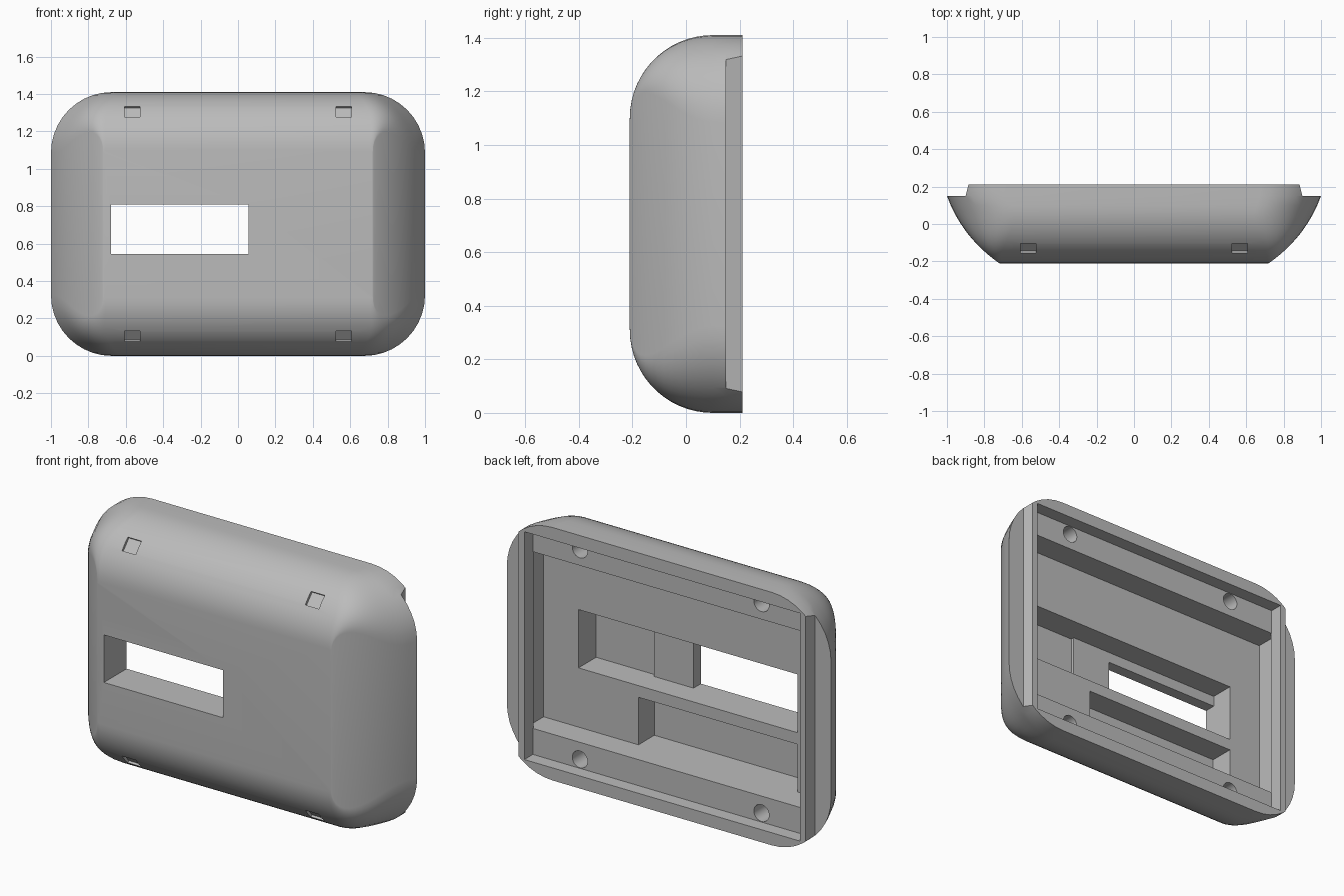
import bpy
import bmesh
import math

if "Cube" in bpy.data.objects:
    bpy.data.objects.remove(bpy.data.objects["Cube"], do_unlink=True)

HEIGHT = 1.41
MID = HEIGHT / 2
FRONT, BACK, STEP = -0.21, 0.21, 0.15
ROUND = 0.31          # radius of the rounded top and bottom

plastic = bpy.data.materials.new("grey plastic")
plastic.use_nodes = True
plastic.diffuse_color = (0.5, 0.5, 0.5, 1)
plastic.node_tree.nodes["Principled BSDF"].inputs["Base Color"].default_value = (0.5, 0.5, 0.5, 1)


def arc(cx, cy, r, start, end, steps=10):
    angles = [math.radians(start + (end - start) * i / steps) for i in range(steps + 1)]
    return [(cx + r * math.cos(a), cy + r * math.sin(a)) for a in angles]


def loft(name, rings):
    """Skin a list of equal-length rings and cap both ends."""
    bm = bmesh.new()
    rows = [[bm.verts.new(p) for p in ring] for ring in rings]
    n = len(rows[0])
    for low, high in zip(rows, rows[1:]):
        for i in range(n):
            j = (i + 1) % n
            bm.faces.new((low[i], low[j], high[j], high[i]))
    bm.faces.new(rows[0])
    bm.faces.new(rows[-1])
    bmesh.ops.recalc_face_normals(bm, faces=bm.faces)
    mesh = bpy.data.meshes.new(name)
    bm.to_mesh(mesh)
    bm.free()
    mesh.materials.append(plastic)
    obj = bpy.data.objects.new(name, mesh)
    bpy.context.collection.objects.link(obj)
    return obj


def box(x0, x1, y0, y1, z0, z1):
    ring = [(x0, y0), (x1, y0), (x1, y1), (x0, y1)]
    return loft("box_tool", [[(x, y, z) for x, y in ring] for z in (z0, z1)])


def cut(target, tool):
    """Subtract a tool from the target and remove it."""
    mod = target.modifiers.new("cut", "BOOLEAN")
    mod.operation = "DIFFERENCE"
    mod.solver = "EXACT"
    mod.object = tool
    bpy.context.view_layer.objects.active = target
    bpy.ops.object.modifier_apply(modifier=mod.name)
    bpy.data.objects.remove(tool, do_unlink=True)


def half_width(y):
    """Bowed ends: a parabola from the front face out to the step."""
    t = (math.sqrt(0.0784 + 0.32 * (min(y, STEP) - FRONT)) - 0.28) / 0.16
    return 0.72 + 0.4 * t - 0.12 * t * t


def section(y):
    """Rounded rectangle whose corners soften towards the back."""
    inset = min(0, y - 0.1)
    h = MID - ROUND + math.sqrt(max(0, ROUND ** 2 - inset ** 2))
    w = half_width(y)
    u = min(1, (y - FRONT) / ROUND)
    r = 0.015 + 0.31 * math.sin(u * math.pi / 2) ** 1.2
    ring = []
    for sx, sz, start in ((1, 1, 0), (-1, 1, 90), (-1, -1, 180), (1, -1, 270)):
        ring += arc(sx * (w - r), MID + sz * (h - r), r, start, start + 90)
    return [(x, y, z) for x, z in ring]


# Shell: rounded sections from the front face to the back
depths = [0.1 - ROUND * math.cos(math.radians(a)) for a in range(0, 91, 6)]
shell = loft("case_shell", [section(y) for y in depths + [STEP, BACK]])

# Step behind each bowed end, slightly tapered
for s in (-1, 1):
    ring = [(s * 0.9, STEP), (s * 1.2, STEP), (s * 1.2, 0.25), (s * 0.875, 0.25)]
    cut(shell, loft("step_tool", [[(x, y, z) for x, y in ring] for z in (-0.1, 1.5)]))

# Shallow square dents in the rounded edges
for x in (-0.565, 0.565):
    for s in (-1, 1):
        dent = box(-0.042, 0.042, -0.038, 0.038, -0.03, 0.03)
        dent.rotation_euler.x = s * math.radians(48)
        dent.location = (x, 0.1 - 0.325 * math.sin(math.radians(48)),
                         MID + s * (MID - ROUND + 0.325 * math.cos(math.radians(48))))
        bpy.context.view_layer.update()
        cut(shell, dent)

# Back recess, opening, undercut cavity, pockets and the front window
cuts = [
    (-0.85, 0.85, 0.135, 0.3, 0.07, 1.34),
    (-0.85, 0.85, 0.0, 0.2, 0.215, 1.2),
    (-0.885, 0.885, -0.01, 0.13, 0.215, 1.2),
    (-0.68, 0.67, -0.145, 0.1, 0.545, 0.87),
    (0.3, 0.67, -0.165, 0.1, 0.545, 0.87),
    (-0.68, 0.3, -0.15, 0.1, 0.215, 0.48),
    (-0.68, 0.055, -0.3, 0.1, 0.545, 0.81),
]
for extents in cuts:
    cut(shell, box(*extents))

# Screw holes in the ledges
for x in (-0.56, 0.56):
    for z in (0.12, HEIGHT - 0.12):
        ring = arc(x, z, 0.047, 0, 345, 23)
        cut(shell, loft("hole_tool", [[(u, y, v) for u, v in ring] for y in (-0.03, 0.2)]))

bpy.ops.object.select_all(action="DESELECT")
shell.select_set(True)
bpy.context.view_layer.objects.active = shell
bpy.ops.object.shade_smooth_by_angle(angle=math.radians(25))
